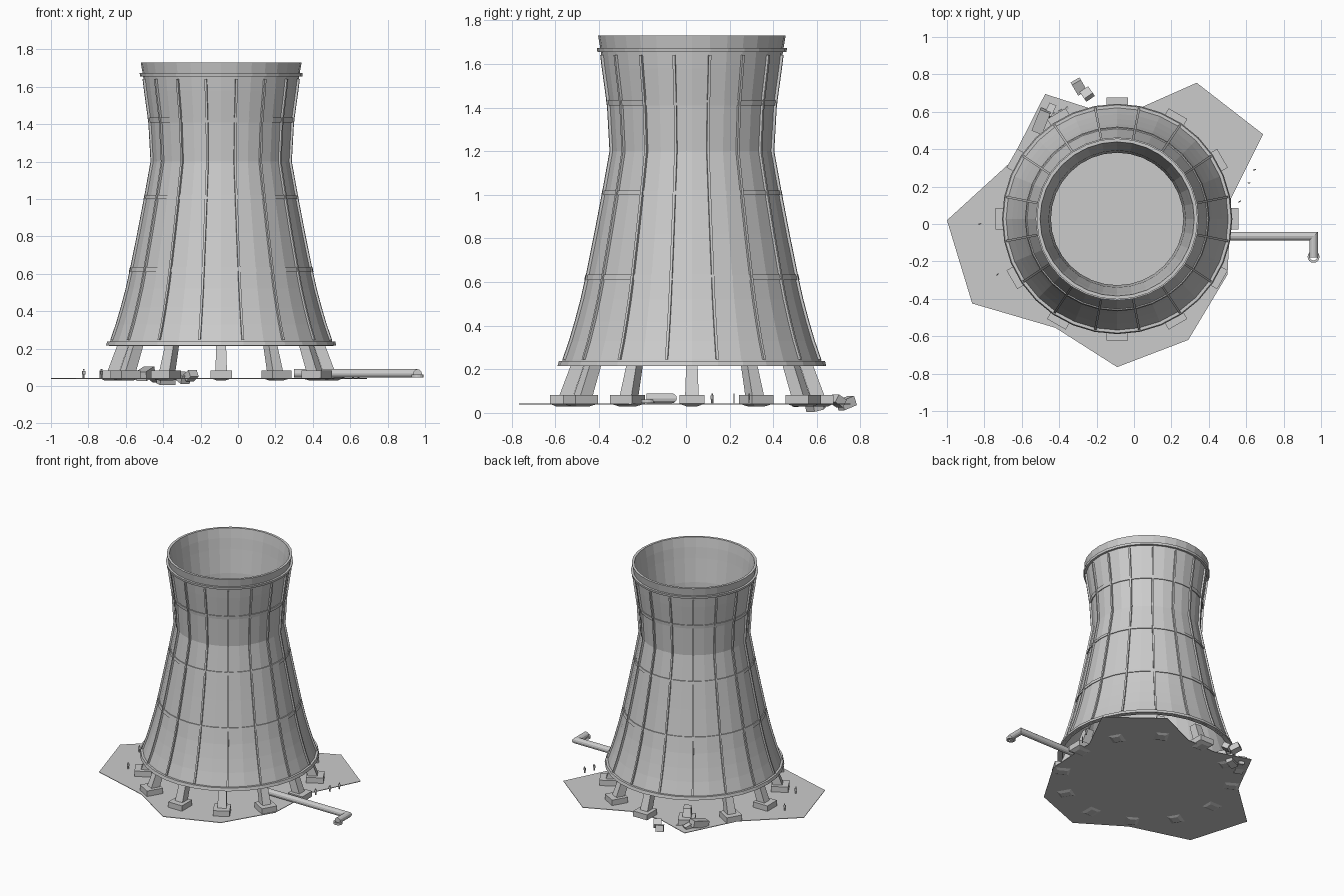
import bpy, bmesh, math
from mathutils import Matrix, Vector

if "Cube" in bpy.data.objects:
    bpy.data.objects.remove(bpy.data.objects["Cube"], do_unlink=True)

CX, CY, GROUND = -0.09, 0.027, 0.042
SIDES = 32

concrete = bpy.data.materials.new("concrete_grey")
concrete.use_nodes = True
GREY = (0.6, 0.6, 0.6, 1)
concrete.diffuse_color = GREY
concrete.node_tree.nodes["Principled BSDF"].inputs["Base Color"].default_value = GREY


def finish(name, bm, matrix=None):
    bmesh.ops.recalc_face_normals(bm, faces=bm.faces)
    mesh = bpy.data.meshes.new(name)
    bm.to_mesh(mesh)
    bm.free()
    mesh.materials.append(concrete)
    obj = bpy.data.objects.new(name, mesh)
    bpy.context.collection.objects.link(obj)
    if matrix:
        obj.matrix_world = matrix
    return obj


def loft(bm, rings, cyclic=False):
    """Skin a list of closed point rings; cap the ends unless cyclic."""
    loops = [[bm.verts.new(p) for p in ring] for ring in rings]
    pairs = list(zip(loops, loops[1:]))
    if cyclic:
        pairs.append((loops[-1], loops[0]))
    else:
        bm.faces.new(loops[0])
        bm.faces.new(loops[-1])
    n = len(loops[0])
    for a, b in pairs:
        for i in range(n):
            j = (i + 1) % n
            bm.faces.new((a[i], a[j], b[j], b[i]))


def revolve(name, profile, x=CX, y=CY, sides=SIDES):
    """Spin a closed (radius, height) outline round a vertical axis."""
    bm = bmesh.new()
    step = math.tau / sides
    rings = [[(r * math.cos(i * step), r * math.sin(i * step), z) for r, z in profile]
             for i in range(sides)]
    loft(bm, rings, cyclic=True)
    return finish(name, bm, Matrix.Translation((x, y, 0)))


def rect(r, z, depth, width):
    d, w = depth / 2, width / 2
    return [(r - d, -w, z), (r + d, -w, z), (r + d, w, z), (r - d, w, z)]


def around(angle):
    return Matrix.Translation((CX, CY, 0)) @ Matrix.Rotation(math.radians(angle), 4, "Z")


def add_box(bm, size, place):
    bmesh.ops.create_cube(bm, size=1, matrix=place @ Matrix.Diagonal((*size, 1)))


# Tower shell: outer outline, then the same outline set inwards
outer = [(0.6, 0.215), (0.592, 0.245), (0.562, 0.33), (0.535, 0.42), (0.508, 0.52),
         (0.483, 0.63), (0.444, 0.82), (0.405, 1.02), (0.372, 1.2), (0.384, 1.41),
         (0.408, 1.58), (0.418, 1.66), (0.43, 1.73)]
inner = [(r - 0.018, z) for r, z in reversed(outer)]
revolve("tower_shell", outer + inner)


def shell_radius(z):
    for (r0, z0), (r1, z1) in zip(outer, outer[1:]):
        if z0 <= z <= z1:
            return r0 + (r1 - r0) * (z - z0) / (z1 - z0)


# Horizontal bands hugging the shell
for name, low, high, out in (("base_band", 0.216, 0.238, 0.016),
                             ("lower_band", 0.61, 0.635, 0.006),
                             ("middle_band", 1.0, 1.02, 0.006),
                             ("upper_band", 1.41, 1.435, 0.006),
                             ("rim_band", 1.655, 1.672, 0.016)):
    a, b = shell_radius(low), shell_radius(high)
    revolve(name, [(a - 0.01, low), (a + out, low), (b + out, high), (b - 0.01, high)])

# Vertical ribs following the shell
RIBS = 16
for k in range(RIBS):
    bm = bmesh.new()
    heights = [z for r, z in outer[1:-2]] + [1.64]
    loft(bm, [rect(shell_radius(z), z, 0.024, 0.012) for z in heights])
    finish("rib", bm, around((k + 0.5) * 360 / RIBS))

# Leaning legs on footings; one leg is broken away
BROKEN = 120
for angle in range(0, 360, 30):
    bm = bmesh.new()
    loft(bm, [rect(0.59, 0.03, 0.07, 0.05), rect(0.59, GROUND, 0.12, 0.115),
              rect(0.59, 0.083, 0.12, 0.115)])
    finish("footing", bm, around(angle))
    bm = bmesh.new()
    top = 0.14 if angle == BROKEN else 0.225
    lean = 0.575 - 0.36 * (top - 0.08)
    loft(bm, [rect(0.575, 0.08, 0.065, 0.062), rect(lean, top, 0.06, 0.052)])
    finish("leg", bm, around(angle))

# Ragged ground sheet
outline = [(-1, 0.02), (-0.865, -0.425), (-0.42, -0.555), (-0.09, -0.765), (0.29, -0.62),
           (0.5, -0.27), (0.52, 0.14), (0.69, 0.48), (0.335, 0.755), (0.03, 0.62),
           (-0.21, 0.61), (-0.475, 0.695), (-0.66, 0.33)]
bm = bmesh.new()
loft(bm, [[(x, y, z) for x, y in outline] for z in (GROUND - 0.004, GROUND)])
finish("ground_sheet", bm)

# Outlet pipe with a mitred elbow and a flange
PIPE_R, PIPE_Z, PIPE_Y, PIPE_X = 0.023, 0.067, -0.065, 0.96
circle = [(PIPE_R * math.cos(i * math.tau / 12), PIPE_R * math.sin(i * math.tau / 12))
          for i in range(12)]
bm = bmesh.new()
loft(bm, [[(0.3, PIPE_Y + u, PIPE_Z + v) for u, v in circle],
          [(PIPE_X + u, PIPE_Y + u, PIPE_Z + v) for u, v in circle],
          [(PIPE_X + u, -0.18, PIPE_Z + v) for u, v in circle]])
finish("outlet_pipe", bm)
revolve("pipe_flange", [(0.02, 0.045), (0.032, 0.045), (0.032, 0.062), (0.02, 0.062)],
        PIPE_X, -0.175, 16)

# Fallen blocks: position, size, turn, tilt
for pos, size, turn, tilt in (((-0.495, 0.55, 0.066), (0.06, 0.125, 0.05), -22, 14),
                              ((-0.45, 0.605, 0.05), (0.04, 0.07, 0.04), -25, -20),
                              ((-0.385, 0.59, 0.025), (0.09, 0.05, 0.03), 25, 12),
                              ((-0.295, 0.735, 0.045), (0.055, 0.07, 0.045), 30, 20),
                              ((-0.25, 0.695, 0.055), (0.055, 0.05, 0.04), 35, -30)):
    bm = bmesh.new()
    place = (Matrix.Translation(pos) @ Matrix.Rotation(math.radians(turn), 4, "Z")
             @ Matrix.Rotation(math.radians(tilt), 4, "X"))
    add_box(bm, size, place)
    finish("fallen_block", bm, None)

# Tiny standing figures for scale
for x, y, turn in ((-0.825, 0, 20), (-0.73, -0.27, 50), (0.565, 0.12, 40),
                   (0.615, 0.22, 0), (0.645, 0.29, 15)):
    bm = bmesh.new()
    for side in (-1, 1):
        add_box(bm, (0.004, 0.005, 0.022), Matrix.Translation((side * 0.003, 0, 0.011)))
        add_box(bm, (0.003, 0.004, 0.018), Matrix.Translation((side * 0.007, 0, 0.029)))
    add_box(bm, (0.011, 0.006, 0.018), Matrix.Translation((0, 0, 0.03)))
    add_box(bm, (0.006, 0.006, 0.008), Matrix.Translation((0, 0, 0.044)))
    finish("standing_figure", bm, Matrix.Translation((x, y, GROUND))
           @ Matrix.Rotation(math.radians(turn), 4, "Z"))
